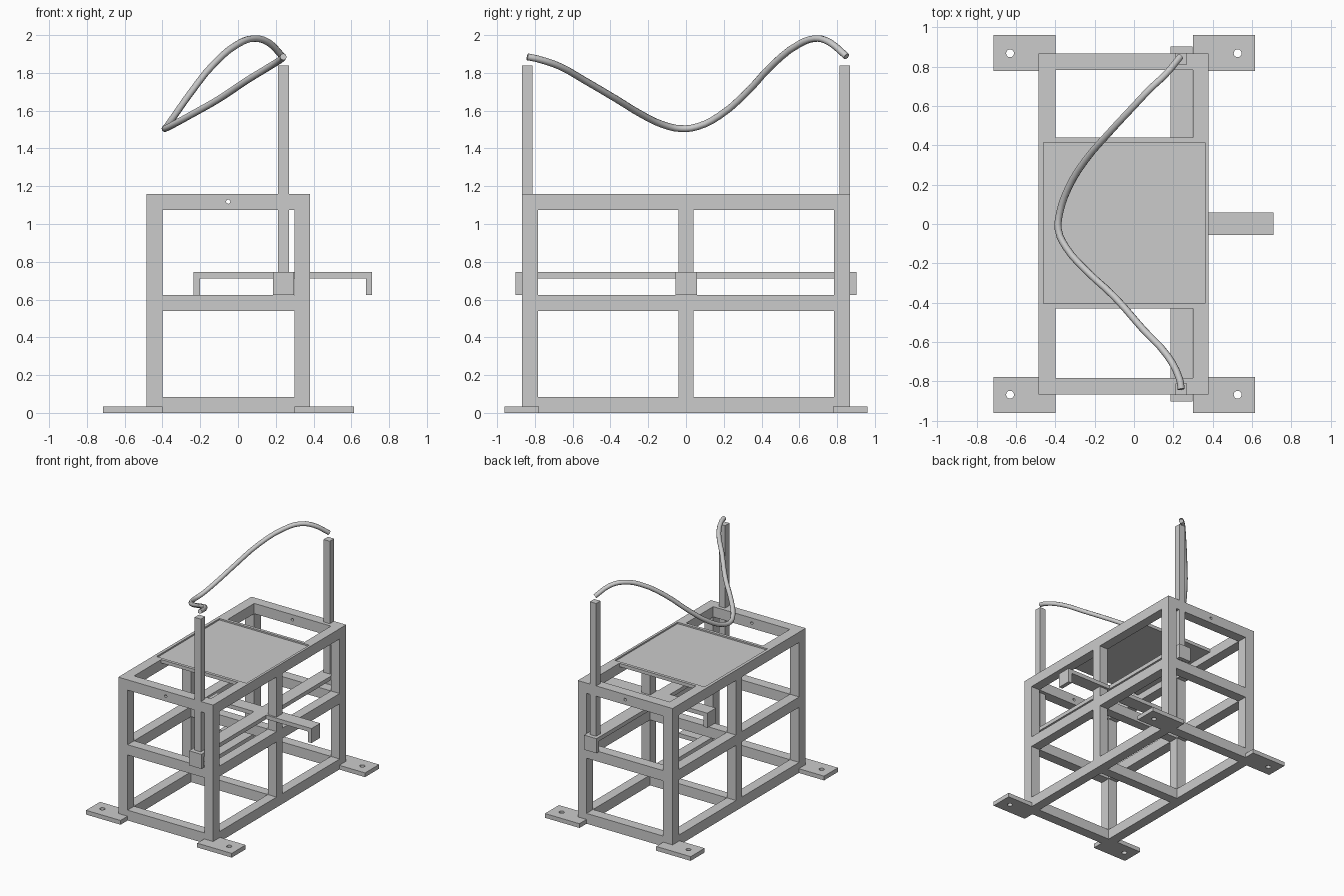
import bpy, math
from mathutils import Vector

if "Cube" in bpy.data.objects:
    bpy.data.objects.remove(bpy.data.objects["Cube"])


def box(name, x0, x1, y0, y1, z0, z1):
    v = [(x, y, z) for z in (z0, z1) for x, y in ((x0, y0), (x1, y0), (x1, y1), (x0, y1))]
    f = [(3, 2, 1, 0), (4, 5, 6, 7), (0, 1, 5, 4), (1, 2, 6, 5), (2, 3, 7, 6), (3, 0, 4, 7)]
    me = bpy.data.meshes.new(name)
    me.from_pydata(v, [], f)
    ob = bpy.data.objects.new(name, me)
    bpy.context.collection.objects.link(ob)
    return ob


def cut(ob, cutter):
    m = ob.modifiers.new("cut", 'BOOLEAN')
    m.operation = 'DIFFERENCE'
    m.solver = 'EXACT'
    m.object = cutter
    cutter.hide_render = True
    cutter.hide_viewport = True
    cutter.display_type = 'WIRE'


def hole(ob, loc, r, depth, rot=(0, 0, 0)):
    bpy.ops.mesh.primitive_cylinder_add(vertices=24, radius=r, depth=depth, location=loc, rotation=rot)
    c = bpy.context.object
    c.name = "hole_cutter"
    cut(ob, c)


XA, XB, XC, XD = -0.485, -0.40, 0.30, 0.38   # frame rail edges in x
Y0, Y1 = 0.783, 0.868                        # end rail edges in y
LEVELS = {"bottom": (0, 0.085), "middle": (0.54, 0.625), "top": (1.075, 1.16)}

# shallow recess shared by the table top and the rails below it
recess = box("recess_cutter", -0.46, 0.36, -0.405, 0.415, 1.148, 1.3)

# frame posts: four corners and one in the middle of each long side
for side, x0, x1 in (("left", XA, XB), ("right", XC, XD)):
    for pos, y0, y1 in (("front", -Y1, -Y0), ("middle", -0.04, 0.04), ("back", Y0, Y1)):
        top = 1.075 if pos == "middle" else 1.16
        box(f"{side}_{pos}_post", x0, x1, y0, y1, 0, top)
    # long rails
    for lev, (z0, z1) in LEVELS.items():
        rail = box(f"{side}_{lev}_rail", x0, x1, -Y0, Y0, z0, z1)
        if lev == "top":
            cut(rail, recess)

# end rails, the top ones drilled
for pos, y0, y1 in (("front", -Y1, -Y0), ("back", Y0, Y1)):
    for lev, (z0, z1) in LEVELS.items():
        rail = box(f"{pos}_{lev}_rail", XB, XC, y0, y1, z0, z1)
        if lev == "top":
            hole(rail, (-0.052, (y0 + y1) / 2, 1.118), 0.011, 0.3, (math.pi / 2, 0, 0))

# cross rails between the middle posts
for lev in ("bottom", "middle"):
    box(f"cross_{lev}_rail", XB, XC, -0.04, 0.04, *LEVELS[lev])

# table top sheet between the rails
top = box("table_top", XB, XC, -0.43, 0.44, 1.132, 1.16)
cut(top, recess)

# foot plates with bolt holes
for sy, pos in ((-1, "front"), (1, "back")):
    ya, yb = sorted((sy * 0.778, sy * 0.96))
    for side, x0, x1, hx in (("left", -0.715, XB, -0.63), ("right", XC, 0.615, 0.527)):
        foot = box(f"{pos}_{side}_foot_plate", x0, x1, ya, yb, 0, 0.035)
        hole(foot, (hx, sy * 0.868, 0.017), 0.02, 0.2)

# sliding carrier: long cross bar and pedal arm, both with ends bent down
box("carrier_bar", 0.185, 0.297, -0.903, 0.903, 0.712, 0.745)
box("pedal_arm", -0.235, 0.71, -0.056, 0.058, 0.712, 0.745)
for sy, pos in ((-1, "front"), (1, "back")):
    ya, yb = sorted((sy * 0.869, sy * 0.903))
    box(f"{pos}_carrier_lip", 0.185, 0.297, ya, yb, 0.625, 0.713)
    # tall uprights standing on the carrier
    ya, yb = sorted((sy * 0.812, sy * 0.869))
    box(f"{pos}_upright", 0.212, 0.269, ya, yb, 0.745, 1.84)
box("pedal_inner_lip", -0.235, -0.202, -0.056, 0.058, 0.625, 0.713)
box("pedal_outer_lip", 0.677, 0.71, -0.056, 0.058, 0.625, 0.713)

# loose curved hose above the uprights
path = [(.24, -.84, 1.885), (.232, -.79, 1.875), (.17, -.67, 1.835), (.05, -.54, 1.762),
        (-.1, -.37, 1.662), (-.25, -.23, 1.577), (-.345, -.12, 1.525), (-.385, -.03, 1.505),
        (-.377, .06, 1.515), (-.335, .18, 1.575), (-.25, .32, 1.695), (-.13, .46, 1.845),
        (0, .6, 1.953), (.085, .69, 1.982), (.16, .76, 1.962), (.235, .85, 1.887)]
cu = bpy.data.curves.new("hose", 'CURVE')
cu.dimensions = '3D'
cu.bevel_depth = 0.018
cu.bevel_resolution = 2
cu.resolution_u = 3
cu.use_fill_caps = True
sp = cu.splines.new('BEZIER')
sp.bezier_points.add(len(path) - 1)
for p, co in zip(sp.bezier_points, path):
    p.co = Vector(co)
    p.handle_left_type = p.handle_right_type = 'AUTO'
hose = bpy.data.objects.new("hose", cu)
bpy.context.collection.objects.link(hose)
